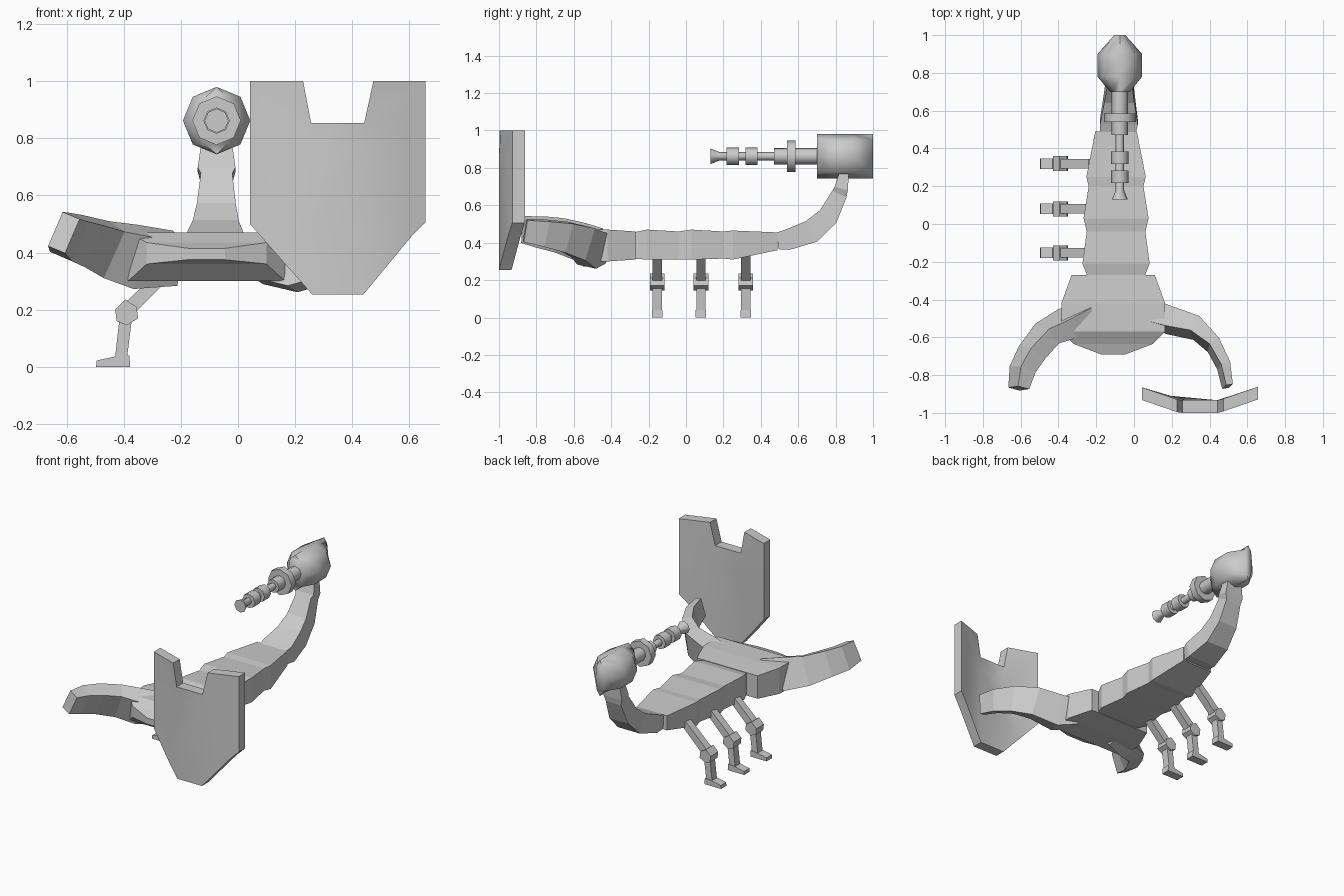
import bpy, bmesh, math
from mathutils import Vector

cube = bpy.data.objects.get("Cube")
if cube:
    bpy.data.objects.remove(cube)

grey = bpy.data.materials.new("light_grey")
grey.use_nodes = True
grey.diffuse_color = (0.6, 0.6, 0.6, 1)
grey.node_tree.nodes["Principled BSDF"].inputs["Base Color"].default_value = (0.6, 0.6, 0.6, 1)


def finish(name, bm, smooth=None):
    bmesh.ops.recalc_face_normals(bm, faces=bm.faces)
    mesh = bpy.data.meshes.new(name)
    bm.to_mesh(mesh)
    bm.free()
    mesh.materials.append(grey)
    ob = bpy.data.objects.new(name, mesh)
    bpy.context.collection.objects.link(ob)
    if smooth:
        bpy.ops.object.select_all(action='DESELECT')
        ob.select_set(True)
        bpy.context.view_layer.objects.active = ob
        bpy.ops.object.shade_smooth_by_angle(angle=math.radians(smooth))
    return ob


def loft(name, rings, smooth=None):
    """Skin a list of equal point rings and cap both ends."""
    bm = bmesh.new()
    loops = [[bm.verts.new(p) for p in ring] for ring in rings]
    for a, b in zip(loops, loops[1:]):
        for i in range(len(a)):
            j = (i + 1) % len(a)
            bm.faces.new((a[i], a[j], b[j], b[i]))
    bm.faces.new(loops[0])
    bm.faces.new(loops[-1])
    return finish(name, bm, smooth)


def slab(name, cx, stations):
    """Boxy hull from stations of (y, half width, top, bottom)."""
    loft(name, [[(cx - w, y, t), (cx + w, y, t), (cx + w, y, b), (cx - w, y, b)]
                for y, w, t, b in stations])


def limb(name, stations, side=None, roll=0):
    """Box-section limb from stations of (x, y, z, half width, half height)."""
    pts = [Vector(s[:3]) for s in stations]
    rings = []
    for i, s in enumerate(stations):
        t = (pts[min(i + 1, len(pts) - 1)] - pts[max(i - 1, 0)]).normalized()
        u = Vector(side) if side else t.cross(Vector((0, 0, 1))).normalized()
        v = u.cross(t).normalized()
        c, n = math.cos(math.radians(roll)), math.sin(math.radians(roll))
        u, v = (u * c + v * n) * s[3], (v * c - u * n) * s[4]
        rings.append([pts[i] - u + v, pts[i] + u + v, pts[i] + u - v, pts[i] - u - v])
    loft(name, rings)


def prism(name, outline, y, width):
    """Extrude an x-z outline along y."""
    loft(name, [[(x, y + d, z) for x, z in outline] for d in (-width / 2, width / 2)])


# Head and segmented back
slab("head", -0.11, [(-0.27, .22, .46, .31), (-0.42, .275, .47, .30), (-0.57, .275, .47, .30),
                     (-0.635, .21, .435, .36), (-0.69, .065, .415, .375)])
slab("back_segments", -0.095, [(-0.28, .15, .455, .315), (-0.21, .178, .47, .31),
                               (-0.04, .155, .46, .31), (0.03, .172, .47, .31),
                               (0.20, .145, .46, .315), (0.25, .157, .465, .31),
                               (0.49, .11, .455, .36)])

# Tail curling upwards
limb("tail", [(-0.085, .49, .41, .095, .045), (-0.08, .54, .415, .10, .055),
              (-0.078, .67, .46, .08, .062), (-0.076, .76, .54, .068, .055),
              (-0.075, .82, .66, .055, .042), (-0.075, .83, .69, .066, .036),
              (-0.075, .845, .77, .055, .026)], side=(1, 0, 0))

# Claws
limb("right_claw", [(-0.22, -0.47, .38, .06, .08), (-0.36, -0.53, .385, .055, .10),
                    (-0.46, -0.58, .41, .05, .09), (-0.54, -0.68, .44, .05, .08),
                    (-0.59, -0.77, .455, .045, .075), (-0.61, -0.87, .47, .033, .065)], roll=22)
limb("left_claw", [(0.08, -0.47, .38, .06, .08), (0.19, -0.51, .37, .055, .10),
                   (0.33, -0.55, .40, .045, .09), (0.42, -0.64, .43, .03, .08),
                   (0.475, -0.75, .45, .025, .07), (0.495, -0.86, .465, .018, .06)], roll=12)

# Legs along one side
for i, y in enumerate((-0.153, 0.08, 0.32)):
    n = str(i + 1)
    prism("thigh_" + n, [(-.18, .37), (-.24, .37), (-.40, .22), (-.36, .19)], y, .05)
    prism("knee_" + n, [(-.395, .235), (-.355, .21), (-.35, .17), (-.39, .145),
                        (-.425, .16), (-.43, .20)], y, .078)
    prism("shin_" + n, [(-.415, .17), (-.372, .165), (-.39, .02), (-.432, .02)], y, .05)
    prism("foot_" + n, [(-.497, 0), (-.378, 0), (-.38, .04), (-.435, .035), (-.495, .022)], y, .056)


def turned(name, profile, smooth=40):
    """Eight-sided part around the cannon axis from (y, radius, x squash)."""
    rings = []
    for y, r, squash in profile:
        rings.append([(-0.075 + r * squash * math.cos(k * math.pi / 4), y,
                       0.862 + r * math.sin(k * math.pi / 4)) for k in range(8)])
    loft(name, rings, smooth)


# Tail cannon
turned("cannon_drum", [(1.0, .118, .25), (.90, .118, 1), (.78, .118, 1), (.70, .118, .45)], 60)
turned("cannon_sleeve", [(.72, .043, 1), (.47, .043, 1)], 50)
turned("cannon_collar", [(.585, .085, 1), (.54, .085, 1)], 50)
turned("cannon_barrel", [(.48, .022, 1), (.18, .022, 1), (.13, .042, 1)], 50)
for i, y in enumerate((.35, .25)):
    turned("barrel_ring_%d" % (i + 1), [(y + .033, .046, 1), (y - .033, .046, 1)], 50)

# Bent shield: panel corners on the front, thickened backwards
corners = dict(A=(.042, 1), B=(.165, 1), C=(.228, 1), D=(.256, .853), E=(.442, .853),
               F=(.474, 1), G=(.656, 1), H=(.656, .505), I=(.607, .456), J=(.439, .253),
               K=(.26, .253), L=(.165, .36), M=(.042, .50), N=(.042, .67), P=(.274, .72),
               Q=(.59, .83), R=(.442, .78))
panels = "ANPB NMLP PLKJR RJIQ BPDC PRED RQE EQGF QIHG".split()
bm = bmesh.new()
verts = {}
for key, (x, z) in corners.items():
    bend = max(0, .24 - x, x - .45)
    verts[key] = bm.verts.new((x, -1.0 + .345 * bend, z))
for p in panels:
    bm.faces.new([verts[k] for k in p])
front = bm.faces[:]
extruded = bmesh.ops.extrude_face_region(bm, geom=front, use_keep_orig=True)
back = [g for g in extruded["geom"] if isinstance(g, bmesh.types.BMVert)]
bmesh.ops.translate(bm, verts=back, vec=(0, .067, 0))
finish("shield", bm, 35)
